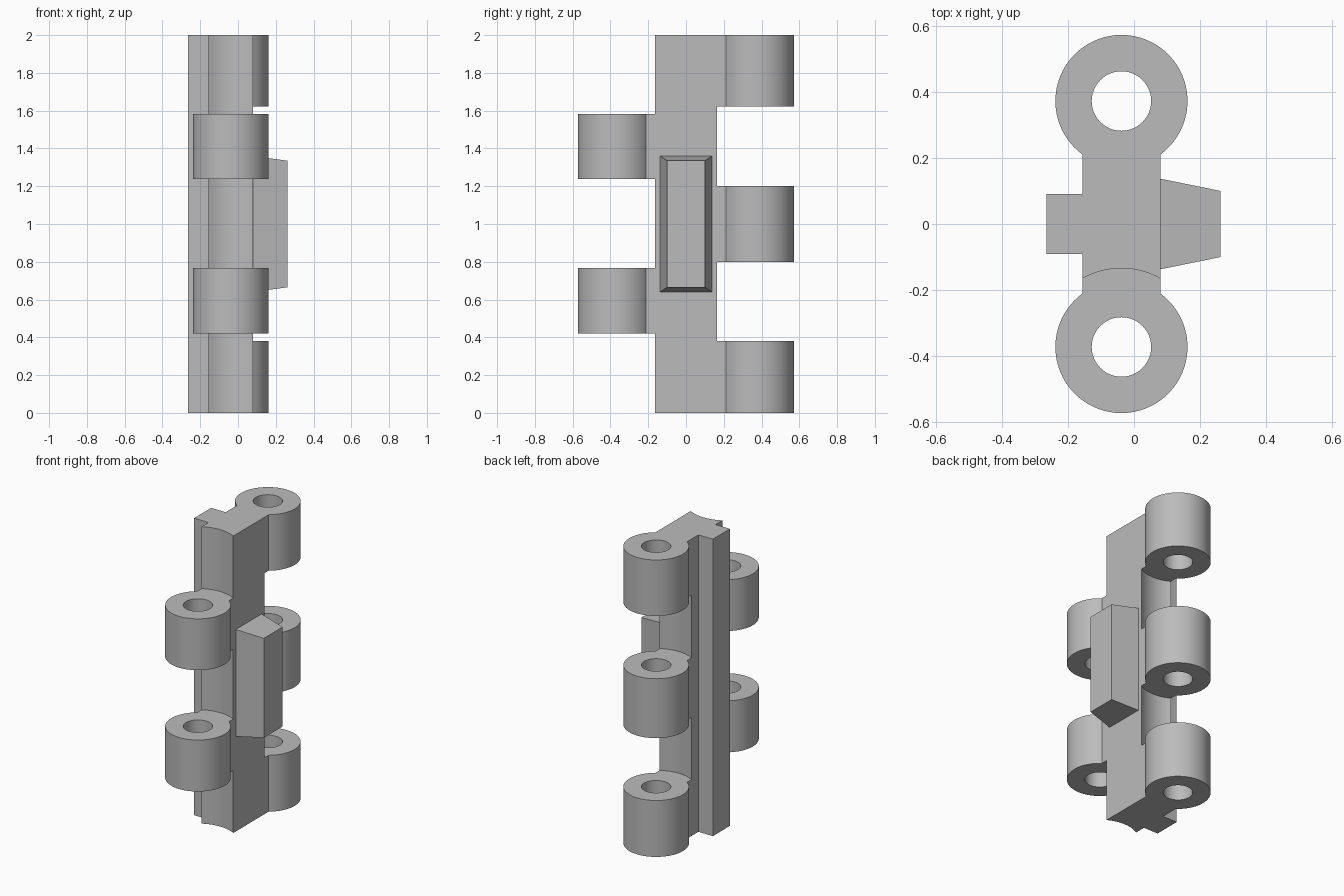
import bpy, bmesh
from math import pi, sin, cos, asin

if "Cube" in bpy.data.objects:
    bpy.data.objects.remove(bpy.data.objects["Cube"])

grey = bpy.data.materials.new("plain_grey")
grey.use_nodes = True
GREY = (0.5, 0.5, 0.5, 1)
grey.diffuse_color = GREY
grey.node_tree.nodes["Principled BSDF"].inputs["Base Color"].default_value = GREY

PIN_X, PIN_Y = -0.038, 0.372        # hinge pin axis
HALF_W = 0.118                      # half width of the body and necks
OUTER, HOLE, CLEAR = 0.2, 0.09, 0.238


def arc(radius, start, end, steps, side=1):
    """Points around a pin axis; angle 0 points towards the body."""
    angles = [start + (end - start) * i / steps for i in range(steps + 1)]
    return [(PIN_X + radius * sin(a), side * (PIN_Y - radius * cos(a))) for a in angles]


def prism(name, loops, z0, z1, smooth=False):
    """Fill the loops (the second one is a hole) and extrude upwards."""
    bm = bmesh.new()
    edges = []
    for loop in loops:
        vs = [bm.verts.new((x, y, z0)) for x, y in loop]
        edges += [bm.edges.new((vs[i - 1], v)) for i, v in enumerate(vs)]
    bmesh.ops.triangle_fill(bm, edges=edges, use_beauty=True)
    top = bmesh.ops.extrude_face_region(bm, geom=bm.faces[:], use_keep_orig=True)
    moved = [g for g in top["geom"] if isinstance(g, bmesh.types.BMVert)]
    bmesh.ops.translate(bm, verts=moved, vec=(0, 0, z1 - z0))
    return finish(name, bm, smooth)


def finish(name, bm, smooth=False):
    bmesh.ops.recalc_face_normals(bm, faces=bm.faces[:])
    mesh = bpy.data.meshes.new(name)
    bm.to_mesh(mesh)
    bm.free()
    mesh.materials.append(grey)
    obj = bpy.data.objects.new(name, mesh)
    bpy.context.collection.objects.link(obj)
    if smooth:
        bpy.ops.object.select_all(action="DESELECT")
        obj.select_set(True)
        bpy.context.view_layer.objects.active = obj
        bpy.ops.object.shade_smooth_by_angle(angle=pi / 6)
    return obj


# Body with a concave clearance channel at front and back
spread = asin(HALF_W / CLEAR)
body = arc(CLEAR, -spread, spread, 16, -1) + arc(CLEAR, spread, -spread, 16, 1)
prism("hinge_body", [body], 0, 2, True)

# Straight rib along the right side
left_x, right_x = PIN_X - HALF_W, PIN_X + HALF_W
prism("side_rib", [[(-0.264, -0.091), (left_x, -0.091), (left_x, 0.091), (-0.264, 0.091)]], 0, 2)

# Tapered block on the left side
bm = bmesh.new()
bmesh.ops.create_cube(bm, size=1)
for v in bm.verts:
    tip = v.co.x > 0
    v.co.x = 0.262 if tip else right_x
    v.co.y *= 0.2 if tip else 0.274
    v.co.z = 1 + v.co.z * (0.67 if tip else 0.72)
finish("tapered_block", bm)

# Knuckles, each a bored barrel joined to the body by a neck
neck = asin(HALF_W / OUTER)
knuckles = {-1: [(0.42, 0.767), (1.237, 1.583)],
            1: [(0, 0.38), (0.8, 1.2), (1.623, 2)]}
for side, spans in knuckles.items():
    outline = arc(OUTER, neck, 2 * pi - neck, 56, side) + arc(CLEAR, -spread, spread, 16, side)
    bore = arc(HOLE, 0, 2 * pi, 48, side)[:-1]
    for i, (z0, z1) in enumerate(spans):
        prism(f"{'front' if side < 0 else 'back'}_knuckle_{i + 1}", [outline, bore], z0, z1, True)
